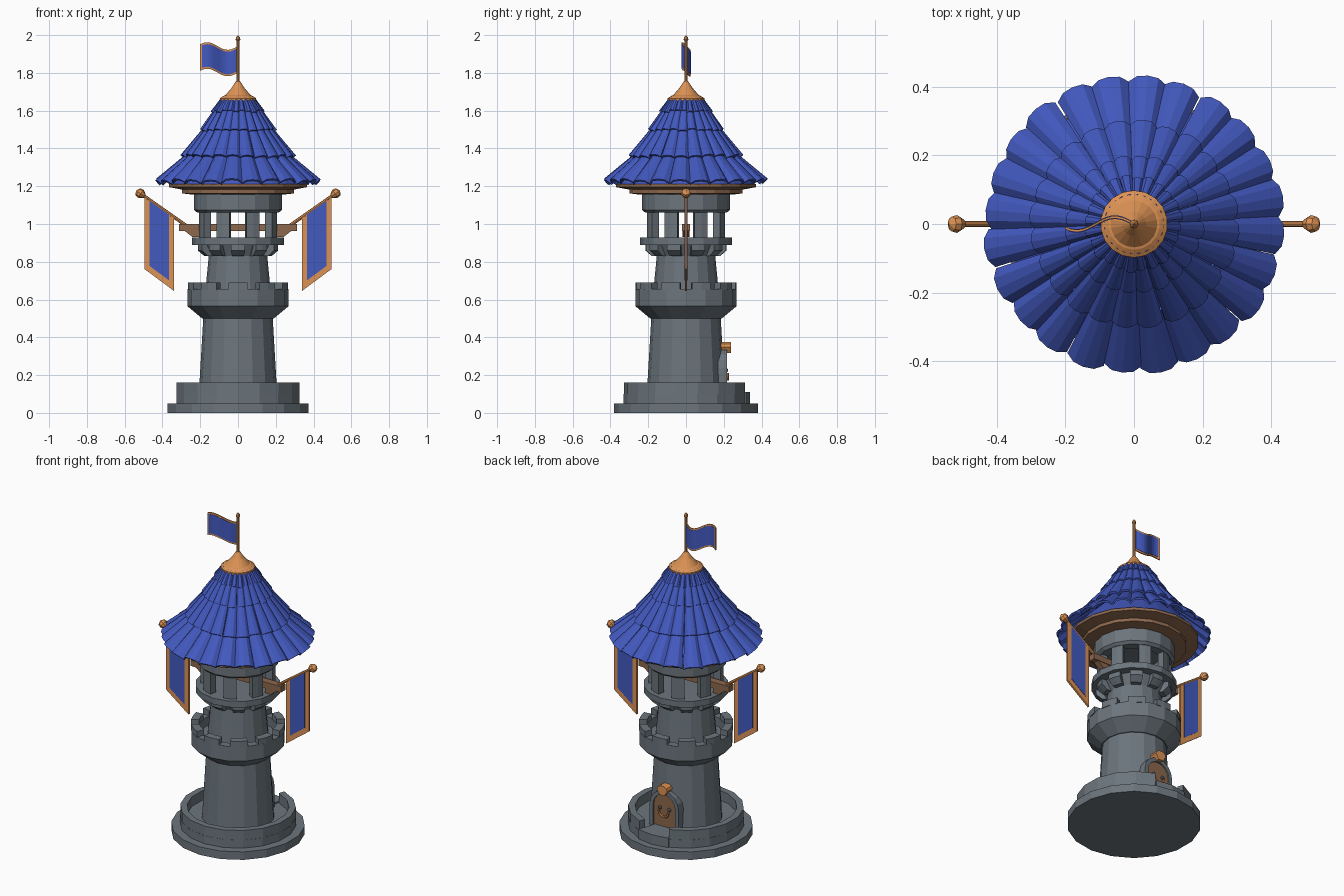
import bpy, bmesh, random
from math import sin, cos, pi, radians, sqrt
from mathutils import Vector

if "Cube" in bpy.data.objects:
    bpy.data.objects.remove(bpy.data.objects["Cube"])

random.seed(4)


def material(name, rgb):
    m = bpy.data.materials.new(name)
    m.diffuse_color = (*rgb, 1)
    m.use_nodes = True
    m.node_tree.nodes["Principled BSDF"].inputs["Base Color"].default_value = m.diffuse_color
    return m


STONE = material("stone", (0.15, 0.18, 0.205))
BLUE = material("blue", (0.055, 0.1, 0.52))
COPPER = material("copper", (0.72, 0.29, 0.09))
WOOD = material("wood", (0.27, 0.14, 0.075))


def finish(name, bm, mat):
    bmesh.ops.remove_doubles(bm, verts=bm.verts, dist=0.0003)
    bmesh.ops.recalc_face_normals(bm, faces=bm.faces)
    me = bpy.data.meshes.new(name)
    bm.to_mesh(me)
    bm.free()
    me.materials.append(mat)
    ob = bpy.data.objects.new(name, me)
    bpy.context.collection.objects.link(ob)
    return ob


def revolve(bm, prof, n, a0=90, a1=450):
    """Turn a closed (r, z) outline about z, with end caps when the sweep is partial."""
    full = a1 - a0 >= 360
    rings = []
    for i in range(n if full else n + 1):
        a = radians(a0 + (a1 - a0) * i / n)
        rings.append([bm.verts.new((r * cos(a), r * sin(a), z)) for r, z in prof])
    k = len(prof)
    for i in range(n):
        p, q = rings[i], rings[(i + 1) % len(rings)]
        for j in range(k):
            m = (j + 1) % k
            if prof[j][0] + prof[m][0] > 0:
                bm.faces.new((p[j], p[m], q[m], q[j]))
    if not full:
        bm.faces.new(rings[0])
        bm.faces.new(rings[-1])


def lathe(name, prof, n=16, mat=STONE, a0=90, a1=450):
    bm = bmesh.new()
    revolve(bm, prof, n, a0, a1)
    return finish(name, bm, mat)


def blocks(name, prof, count, width, offset, mat=STONE, seg=2):
    """Ring of equal blocks, each a short sweep of one outline."""
    bm = bmesh.new()
    for i in range(count):
        a = offset + 360 * i / count
        revolve(bm, prof, seg, a - width / 2, a + width / 2)
    return finish(name, bm, mat)


def prism(name, pts, y0, y1, mat):
    """Extrude an (x, z) outline along y."""
    bm = bmesh.new()
    f = bm.faces.new([bm.verts.new((x, y0, z)) for x, z in pts])
    ext = bmesh.ops.extrude_face_region(bm, geom=[f])["geom"]
    for v in ext:
        if isinstance(v, bmesh.types.BMVert):
            v.co.y = y1
    return finish(name, bm, mat)


# Stepped base, courtyard wall with a gap at the back, and door step
lathe("base_plinth", [(0, 0), (0.38, 0), (0.38, 0.05), (0.33, 0.05), (0.33, 0.10), (0, 0.10)], 18)
lathe("courtyard_wall", [(0.29, 0.06), (0.329, 0.05), (0.329, 0.16), (0.29, 0.16)], 16, STONE, 108, 432)
lathe("door_step", [(0.19, 0.05), (0.338, 0.05), (0.338, 0.11), (0.19, 0.11)], 2, STONE, 72, 108)

# Lower shaft and battlement
lathe("lower_shaft", [(0, 0.09), (0.208, 0.09), (0.184, 0.50), (0.184, 0.56), (0, 0.56)], 16)
lathe("battlement", [(0, 0.50), (0.19, 0.50), (0.268, 0.565), (0.268, 0.656), (0.222, 0.656),
                     (0.222, 0.60), (0, 0.60)], 16)
blocks("merlons", [(0.222, 0.65), (0.268, 0.65), (0.268, 0.69), (0.222, 0.69)], 10, 22, 90)

# Upper shaft, corbels and lookout
lathe("upper_shaft", [(0, 0.59), (0.178, 0.59), (0.155, 0.83), (0.19, 0.893), (0, 0.893)], 16)
blocks("corbels", [(0.14, 0.83), (0.18, 0.83), (0.215, 0.86), (0.215, 0.893), (0.14, 0.893)], 10, 20, 90)
lathe("lookout_floor", [(0, 0.89), (0.243, 0.89), (0.243, 0.928), (0, 0.928)], 16)
blocks("lookout_pillars", [(0.17, 0.92), (0.212, 0.92), (0.212, 1.07), (0.17, 1.07)], 8, 20, 22.5)
lathe("lookout_lintel", [(0.165, 1.06), (0.216, 1.06), (0.232, 1.075), (0.232, 1.157), (0, 1.157),
                         (0, 1.12), (0.165, 1.12)], 16)

# Timber eaves and hidden roof core
lathe("eaves", [(0, 1.155), (0.24, 1.155), (0.30, 1.162), (0.30, 1.182), (0.37, 1.195),
                (0.37, 1.212), (0, 1.212)], 18, WOOD)
lathe("roof_core", [(0, 1.21), (0.365, 1.21), (0.26, 1.34), (0.17, 1.48), (0.08, 1.66), (0, 1.66)], 24, BLUE)


# Roof tiles: curved tiles in four overlapping tiers
def tile_tier(name, r0, z0, r1, z1, bump, count=24):
    bm = bmesh.new()
    slope = Vector((z1 - z0, r0 - r1)).normalized()
    thick = 0.012
    for i in range(count):
        mid = radians(85 + 360 * i / count + random.uniform(-0.7, 0.7))
        half = pi / count * 1.02
        slip = random.uniform(-0.004, 0.006)
        layers = []
        for r, z, b in ((r0 + slip, z0 - slip, bump), (r1, z1, bump * 0.45)):
            for d in (0, -thick):
                row = []
                for t in (-1, -0.55, 0, 0.55, 1):
                    h = b * sqrt(1 - 0.98 * t * t) + d
                    rr, a = r + slope.x * h, mid + half * t
                    row.append(bm.verts.new((rr * cos(a), rr * sin(a), z + slope.y * h)))
                layers.append(row)
        bo, bi, to, ti = layers
        for j in range(4):
            for p, q in ((bo, to), (ti, bi), (bi, bo), (to, ti)):
                bm.faces.new((p[j], p[j + 1], q[j + 1], q[j]))
        for j in (0, 4):
            bm.faces.new((bo[j], to[j], ti[j], bi[j]))
    bmesh.ops.recalc_face_normals(bm, faces=bm.faces)
    return finish(name, bm, BLUE)


tile_tier("roof_tiles_1", 0.415, 1.215, 0.26, 1.365, 0.032)
tile_tier("roof_tiles_2", 0.285, 1.355, 0.175, 1.505, 0.022)
tile_tier("roof_tiles_3", 0.188, 1.495, 0.12, 1.605, 0.016)
tile_tier("roof_tiles_4", 0.13, 1.595, 0.082, 1.67, 0.012)

# Copper roof cap, flagpole and finial
lathe("roof_cap", [(0, 1.65), (0.098, 1.65), (0.098, 1.665), (0.075, 1.68), (0.068, 1.682),
                   (0.035, 1.72), (0.012, 1.755), (0, 1.76)], 18, COPPER)
lathe("flagpole", [(0, 1.74), (0.008, 1.74), (0.008, 1.97), (0.013, 1.976), (0.010, 1.988), (0, 2.0)], 8, COPPER)


# Waving flag with a copper hem
def cloth(name, u0, u1, half, thick, mat):
    bm = bmesh.new()
    n = 12
    rows = []
    for i in range(n + 1):
        u = u0 + (u1 - u0) * i / n
        y, z = 0.02 * sin(2 * pi * u * 0.9), 1.872 - 0.02 * sin(2 * pi * u * 0.92)
        rows.append([bm.verts.new((-0.2 * u, y + s * thick / 2, z + t * half))
                     for s, t in ((-1, -1), (-1, 1), (1, 1), (1, -1))])
    for p, q in zip(rows, rows[1:]):
        for j in range(4):
            bm.faces.new((p[j], p[(j + 1) % 4], q[(j + 1) % 4], q[j]))
    bm.faces.new(rows[0])
    bm.faces.new(rows[-1])
    return finish(name, bm, mat)


cloth("flag_hem", 0, 1, 0.07, 0.007, COPPER)
cloth("flag_field", 0.03, 0.95, 0.06, 0.011, BLUE)

# Cross beam, brackets, banner poles and banners on both sides
prism("cross_beam", [(-0.313, 0.963), (0.313, 0.963), (0.313, 1.0), (-0.313, 1.0)], -0.022, 0.022, WOOD)
for s, side in ((-1, "left"), (1, "right")):
    def flip(pts):
        return [(s * x, z) for x, z in pts]
    prism(side + "_bracket", flip([(0.20, 0.93), (0.24, 0.93), (0.285, 0.965), (0.20, 0.965)]), -0.018, 0.018, WOOD)
    start, end = Vector((s * 0.215, 0, 0.95)), Vector((s * 0.54, 0, 1.178))
    L = (end - start).length
    pole = lathe(side + "_banner_pole", [(0, 0), (0.009, 0), (0.009, L - 0.055), (0.015, L - 0.05), (0.026, L - 0.03),
                                         (0.022, L - 0.012), (0, L)], 8, COPPER)
    pole.location = start
    pole.rotation_euler = (end - start).to_track_quat("Z", "Y").to_euler()
    prism(side + "_banner_border", flip([(0.338, 1.035), (0.496, 1.146), (0.496, 0.762), (0.338, 0.645)]),
          -0.006, 0.006, COPPER)
    prism(side + "_banner_field", flip([(0.366, 1.05), (0.468, 1.122), (0.468, 0.778), (0.366, 0.702)]),
          -0.008, 0.008, BLUE)


# Arched door at the back
def arch(w, base, spring, n=8):
    return [(w, base)] + [(w * cos(pi * i / n), spring + w * sin(pi * i / n)) for i in range(n + 1)] + [(-w, base)]


outer, inner = arch(0.1, 0.10, 0.238), arch(0.076, 0.10, 0.238)
prism("door_frame", outer + inner[::-1], 0.13, 0.217, STONE)
prism("door_panel", arch(0.078, 0.10, 0.238), 0.13, 0.208, WOOD)
prism("door_keystone", [(-0.016, 0.318), (0.016, 0.318), (0.036, 0.35), (0.03, 0.366), (0.012, 0.376),
                        (-0.012, 0.376), (-0.03, 0.366), (-0.036, 0.35)], 0.175, 0.238, COPPER)

# Door studs and curved handle
for x in (-0.033, 0.033):
    bm = bmesh.new()
    bmesh.ops.create_icosphere(bm, subdivisions=1, radius=0.013)
    bmesh.ops.translate(bm, verts=bm.verts, vec=(x, 0.212, 0.225))
    finish("door_stud", bm, STONE)
ring = [(0.033 + 0.007 * cos(k * pi / 3), 0.007 * sin(k * pi / 3)) for k in range(6)]
handle = lathe("door_handle", ring, 8, COPPER, 180, 360)
handle.rotation_euler = (radians(90), 0, 0)
handle.location = (0, 0.222, 0.21)
